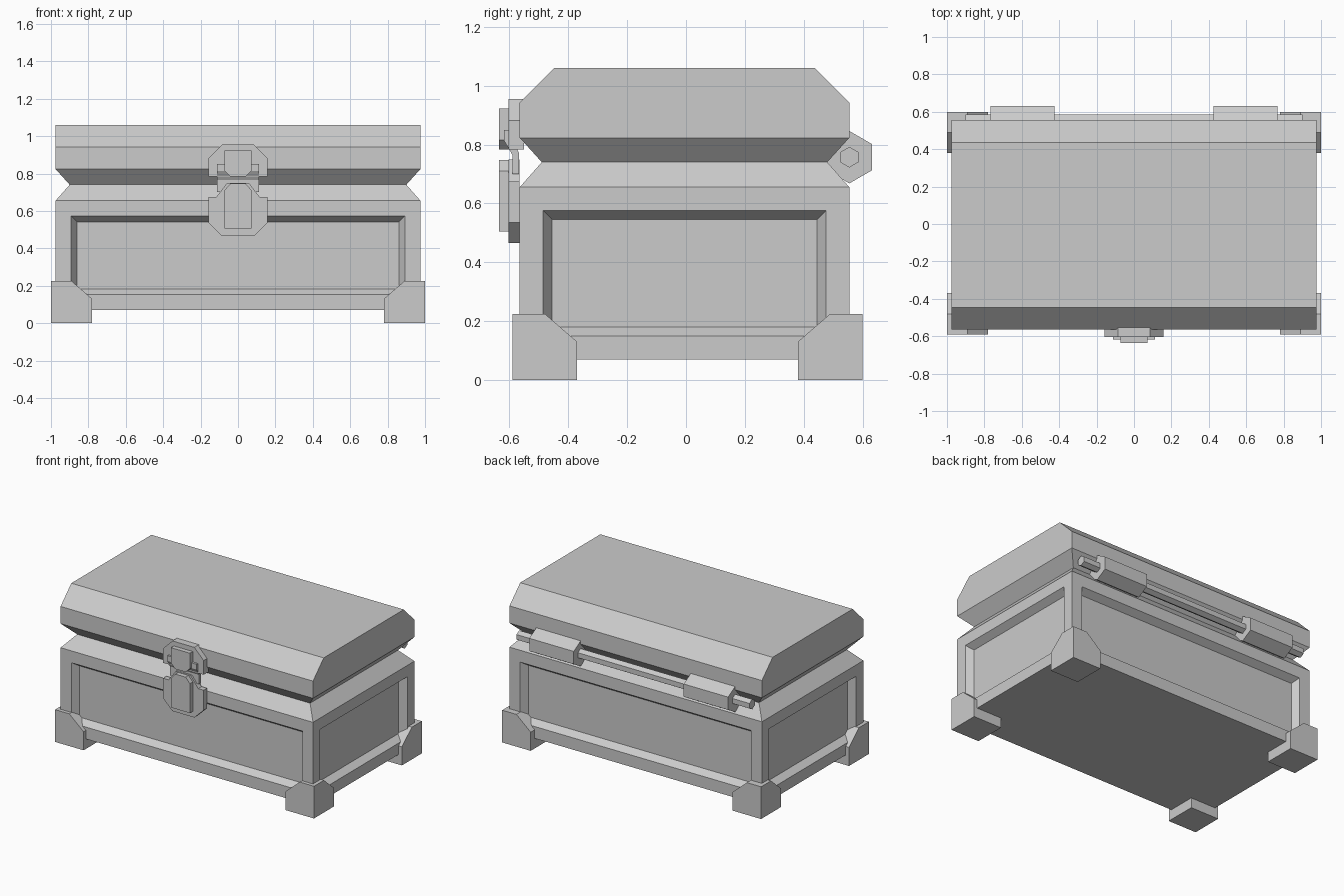
import bpy, bmesh, math

if "Cube" in bpy.data.objects:
    bpy.data.objects.remove(bpy.data.objects["Cube"])


def finish(bm, name):
    bmesh.ops.recalc_face_normals(bm, faces=bm.faces)
    me = bpy.data.meshes.new(name)
    bm.to_mesh(me)
    bm.free()
    ob = bpy.data.objects.new(name, me)
    bpy.context.collection.objects.link(ob)
    return ob


def loft(rings):
    """Stack of rectangles (x0, x1, y0, y1, z), joined into a closed solid."""
    bm = bmesh.new()
    loops = [[bm.verts.new(p) for p in ((a, c, z), (b, c, z), (b, d, z), (a, d, z))]
             for a, b, c, d, z in rings]
    for lo, hi in zip(loops, loops[1:]):
        for i in range(4):
            j = (i + 1) % 4
            bm.faces.new((lo[i], lo[j], hi[j], hi[i]))
    bm.faces.new(loops[0][::-1])
    bm.faces.new(loops[-1])
    bmesh.ops.recalc_face_normals(bm, faces=bm.faces)
    return bm


def prism(name, profile, axis, lo, hi):
    """Extrude a 2D profile along x (profile in y, z) or y (profile in x, z)."""
    bm = bmesh.new()

    def at(p, t):
        return (t, p[0], p[1]) if axis == 'x' else (p[0], t, p[1])
    f = bm.faces.new([bm.verts.new(at(p, lo)) for p in profile])
    ext = bmesh.ops.extrude_face_region(bm, geom=[f], use_keep_orig=True)
    for v in ext['geom']:
        if isinstance(v, bmesh.types.BMVert):
            v.co[0 if axis == 'x' else 1] = hi
    return finish(bm, name)


def mirrored(half):
    """Complete a profile that is symmetric about x = 0."""
    return half + [(-x, z) for x, z in reversed(half)]


def hexagon(cy, cz, r):
    return [(cy + r * math.sin(math.radians(60 * i)), cz + r * math.cos(math.radians(60 * i)))
            for i in range(6)]


FULL = (-0.975, 0.975, -0.565, 0.555)
NECK = (-0.90, 0.90, -0.49, 0.48)

# Chest body with a recessed panel on each wall
bm = loft([(*FULL, 0.07), (*FULL, 0.655), (*NECK, 0.74)])
bm.normal_update()
walls = [f for f in bm.faces if abs(f.normal.z) < 0.01]
for f in walls:
    bmesh.ops.inset_individual(bm, faces=[f], thickness=0.117 if abs(f.normal.y) > 0.5 else 0.112)
    bmesh.ops.inset_individual(bm, faces=[f], thickness=0.031, depth=-0.045, use_even_offset=True)
finish(bm, "chest_body")

# Lid, chamfered along its long edges
finish(loft([(*NECK, 0.74), (*FULL, 0.823), (*FULL, 0.943),
             (-0.975, 0.975, -0.447, 0.437, 1.06)]), "lid")

# Corner feet with sloped inner edges
for sx, nx in ((-1, "left"), (1, "right")):
    for sy, cy, ny in ((-1, -0.59, "front"), (1, 0.60, "back")):
        rings = []
        for w, z in ((0.22, 0), (0.22, 0.13), (0.11, 0.225)):
            x = sorted((sx, sx * (1 - w)))
            y = sorted((cy, cy - sy * w))
            rings.append((*x, *y, z))
        finish(loft(rings), f"foot_{ny}_{nx}")

# Hinge rod and the two hexagonal barrels
prism("hinge_rod", hexagon(0.555, 0.757, 0.035), 'x', -0.90, 0.90)
for s, n in ((-1, "left"), (1, "right")):
    prism(f"hinge_barrel_{n}", hexagon(0.555, 0.757, 0.089), 'x', s * 0.425, s * 0.768)

# Latch plates on the lid and on the body
prism("latch_upper_plate", mirrored([(0.115, 0.783), (0.157, 0.783), (0.157, 0.882), (0.085, 0.955)]),
      'y', -0.603, -0.55)
prism("latch_lower_plate", mirrored([(0.085, 0.465), (0.157, 0.535), (0.157, 0.675),
                                     (0.115, 0.675), (0.058, 0.75)]), 'y', -0.603, -0.565)

# Bent hasp bridging the gap between lid and body
prism("latch_hasp", [(-0.618, 0.85), (-0.618, 0.813), (-0.59, 0.765), (-0.59, 0.70),
                     (-0.567, 0.70), (-0.567, 0.77), (-0.585, 0.81), (-0.585, 0.85)],
      'x', -0.113, 0.113)

# Raised latch blocks
prism("latch_upper_block", mirrored([(0.04, 0.783), (0.073, 0.815), (0.073, 0.923)]), 'y', -0.635, -0.60)
prism("latch_lower_block", mirrored([(0.073, 0.505), (0.073, 0.71), (0.04, 0.747)]), 'y', -0.635, -0.59)
